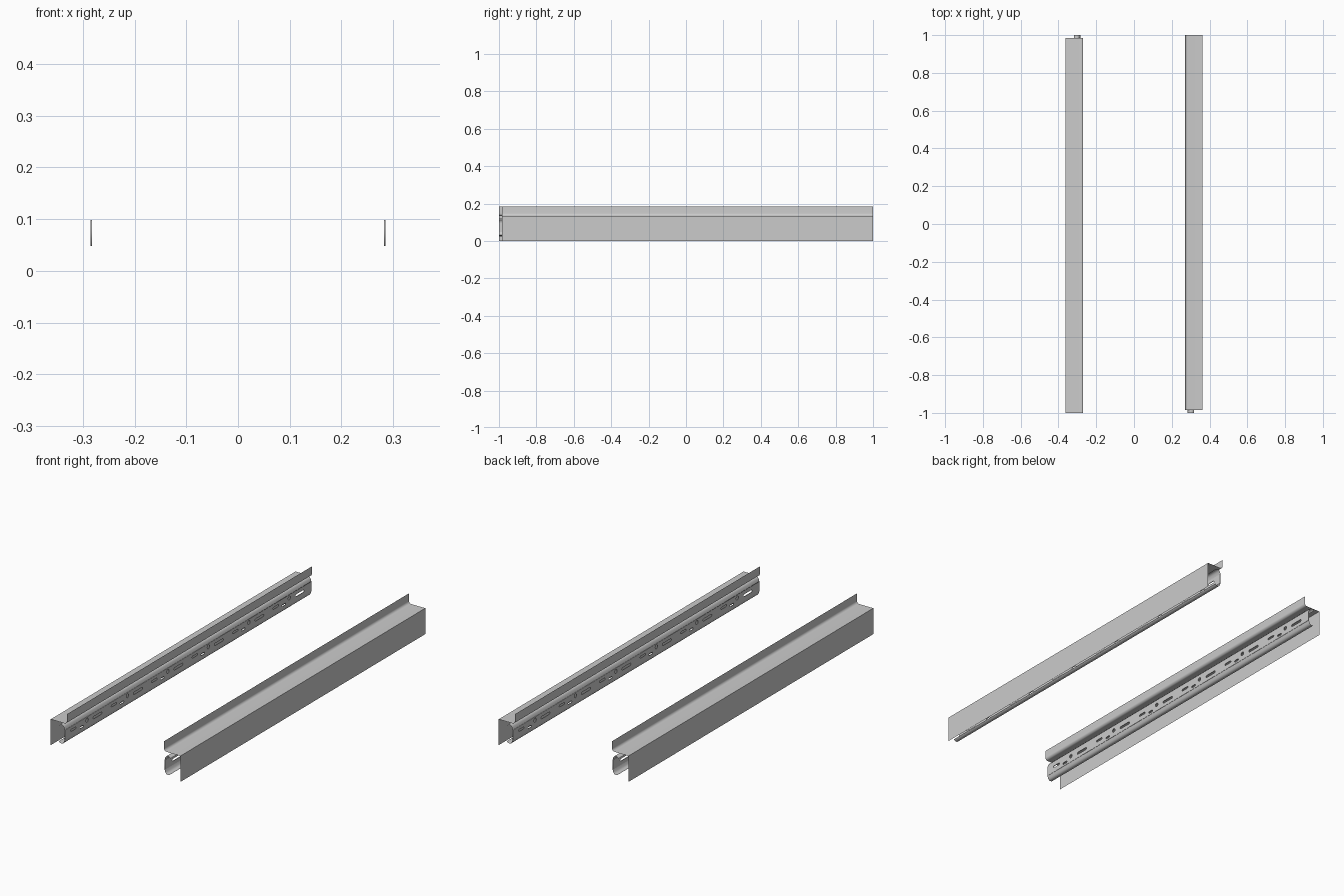
import bpy, math
from mathutils import Matrix

if "Cube" in bpy.data.objects:
    bpy.data.objects.remove(bpy.data.objects["Cube"])

C = bpy.context.scene.collection


def add(name, mesh, rot):
    ob = bpy.data.objects.new(name, mesh)
    ob.matrix_world = Matrix.Rotation(rot, 4, 'Z')
    C.objects.link(ob)
    return ob


def sheet(name, profile, y0, y1, smooth=35):
    """Extrude an open (x, z) profile along y as thin sheet metal."""
    n = len(profile)
    verts = [(x, y, z) for y in (y0, y1) for x, z in profile]
    faces = [(i, i + 1, n + i + 1, n + i) for i in range(n - 1)]
    me = bpy.data.meshes.new(name)
    me.from_pydata(verts, [], faces)
    me.shade_smooth()
    me.set_sharp_from_angle(angle=math.radians(smooth))
    return me


def arc(cx, cz, r, a0, a1, n=6):
    return [(cx + r * math.cos(math.radians(a0 + (a1 - a0) * i / n)),
             cz + r * math.sin(math.radians(a0 + (a1 - a0) * i / n)))
            for i in range(n + 1)]


def slot(cy, cz, length, r, n=6):
    """Rounded slot outline; length 0 gives a round hole."""
    h = length / 2
    return arc(cy + h, cz, r, -90, 90, n) + arc(cy - h, cz, r, 90, 270, n)


def plate(name, outlines, x, thick):
    """Flat plate in the yz plane; the outlines after the first are holes."""
    cu = bpy.data.curves.new(name, 'CURVE')
    cu.dimensions = '2D'
    cu.fill_mode = 'BOTH'
    cu.extrude = thick / 2
    for pts in outlines:
        s = cu.splines.new('POLY')
        s.points.add(len(pts) - 1)
        for p, (a, b) in zip(s.points, pts):
            p.co = (a, b, 0, 1)
        s.use_cyclic_u = True
    tmp = bpy.data.objects.new(name + "_helper", cu)
    C.objects.link(tmp)
    dg = bpy.context.evaluated_depsgraph_get()
    me = bpy.data.meshes.new_from_object(tmp.evaluated_get(dg))
    bpy.data.objects.remove(tmp)
    me.name = name
    me.transform(Matrix(((0, 0, 1, x), (1, 0, 0, 0), (0, 1, 0, 0), (0, 0, 0, 1))))
    return me


# Mounting bracket: outer wall, top shelf, rounded bend, upright flange
bracket = sheet("bracket",
                [(0.363, 0.0), (0.363, 0.133)]
                + arc(0.284, 0.147, 0.014, 270, 180)
                + [(0.27, 0.184)], -0.985, 1.0)

# Lips of the sliding channel, curling outward above and below the web
ZM = 0.073
upper = [(0.284, 0.098), (0.288, 0.112), (0.294, 0.119), (0.302, 0.121),
         (0.311, 0.119), (0.317, 0.113)]
lip_up = sheet("upper_lip", upper, -1.0, 1.0, 50)
lip_low = sheet("lower_lip", [(x, 2 * ZM - z) for x, z in upper], -1.0, 1.0, 50)

# Channel web with repeating slots and screw holes
outlines = [[(-1, 0.048), (1, 0.048), (1, 0.098), (-1, 0.098)]]
for i in range(6):
    y = -0.82 + i * 0.328
    outlines += [slot(y - 0.085, ZM, 0.06, 0.006),
                 slot(y, ZM + 0.008, 0.0, 0.010),
                 slot(y + 0.045, ZM - 0.010, 0.02, 0.005),
                 slot(y + 0.11, ZM + 0.004, 0.035, 0.005)]
web = plate("channel_web", outlines, 0.284, 0.003)

# The second rail is the first turned half way round
for side, rot in (("right", 0), ("left", math.pi)):
    for part, me in (("bracket", bracket), ("channel_upper_lip", lip_up),
                     ("channel_lower_lip", lip_low), ("channel_web", web)):
        add(f"{side}_{part}", me, rot)
